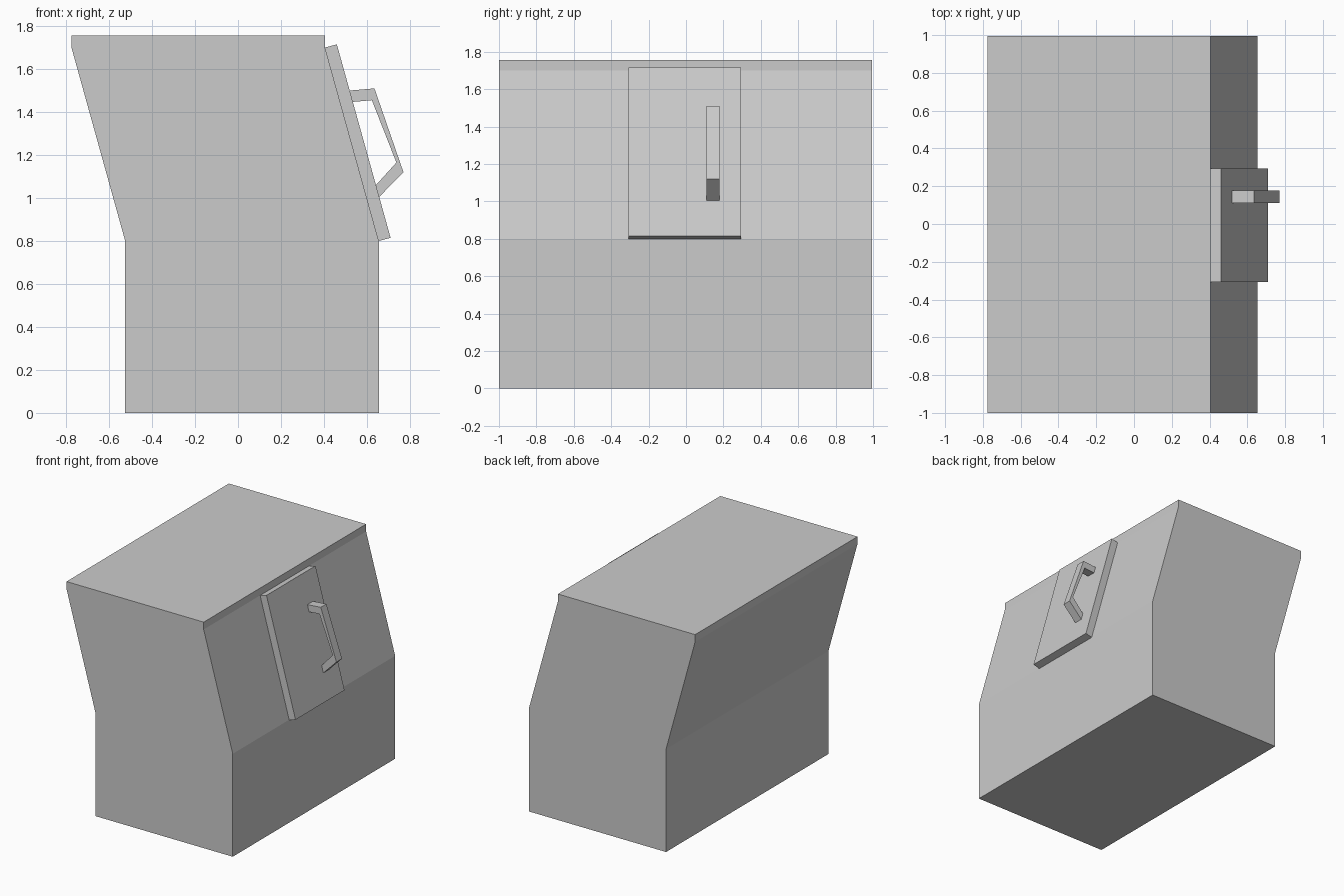
import bpy, bmesh

cube = bpy.data.objects.get("Cube")
if cube:
    bpy.data.objects.remove(cube, do_unlink=True)

# Single plain grey for every part
grey = bpy.data.materials.new("plain_grey")
grey.use_nodes = True
colour = (0.6, 0.6, 0.6, 1)
grey.diffuse_color = colour
grey.node_tree.nodes["Principled BSDF"].inputs["Base Color"].default_value = colour


def extrude_profile(name, profile, y_front, y_back):
    """Solid made from an (x, z) outline extruded along y."""
    bm = bmesh.new()
    face = bm.faces.new([bm.verts.new((x, y_front, z)) for x, z in profile])
    result = bmesh.ops.extrude_face_region(bm, geom=[face])
    moved = [g for g in result["geom"] if isinstance(g, bmesh.types.BMVert)]
    bmesh.ops.translate(bm, verts=moved, vec=(0, y_back - y_front, 0))
    bmesh.ops.recalc_face_normals(bm, faces=bm.faces)
    mesh = bpy.data.meshes.new(name)
    bm.to_mesh(mesh)
    bm.free()
    mesh.materials.append(grey)
    obj = bpy.data.objects.new(name, mesh)
    bpy.context.collection.objects.link(obj)
    return obj


# Bin body: upright base, leaning upper half, thin upright rim
extrude_profile("body", [
    (-0.525, 0), (0.655, 0), (0.655, 0.8), (0.405, 1.7),
    (0.405, 1.757), (-0.775, 1.757), (-0.775, 1.7), (-0.525, 0.8)], -1, 0.995)

# Hatch panel lying on the sloped side
extrude_profile("hatch", [
    (0.405, 1.7), (0.655, 0.8), (0.71, 0.815), (0.46, 1.715)], -0.307, 0.295)

# Bent bar handle with both feet on the hatch
extrude_profile("handle", [
    (0.52, 1.5), (0.635, 1.51), (0.77, 1.12), (0.657, 1.005),
    (0.642, 1.06), (0.737, 1.165), (0.623, 1.455), (0.533, 1.447)], 0.11, 0.178)
